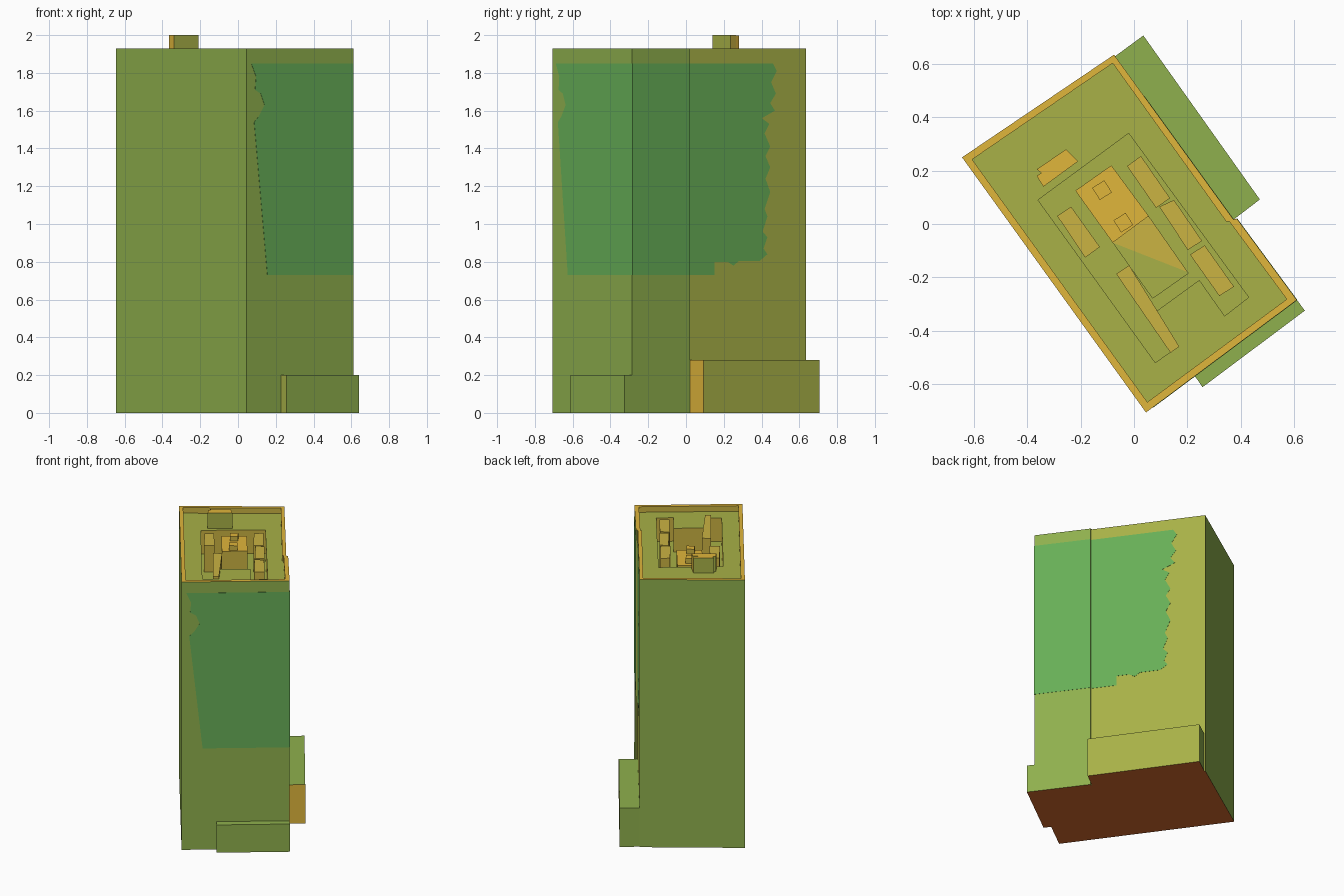
import bpy, bmesh
from mathutils import Vector

if "Cube" in bpy.data.objects:
    bpy.data.objects.remove(bpy.data.objects["Cube"])


def material(name, hexa):
    rgb = [int(hexa[i:i + 2], 16) / 255 for i in (0, 2, 4)]
    lin = [c / 12.92 if c <= 0.04045 else ((c + 0.055) / 1.055) ** 2.4 for c in rgb]
    m = bpy.data.materials.new(name)
    m.diffuse_color = (*lin, 1)
    m.use_nodes = True
    m.node_tree.nodes["Principled BSDF"].inputs["Base Color"].default_value = m.diffuse_color
    return m


MATS = [material("leaf_green", "8FB04D"), material("olive", "A8B147"),
        material("orange", "E0B63B"), material("ochre", "CBB342"),
        material("mural_green", "67AF57"), material("brown", "D66C2E")]
GREEN, OLIVE, ORANGE, OCHRE, MURAL, BROWN = range(6)


def finish(name, bm):
    bmesh.ops.recalc_face_normals(bm, faces=bm.faces[:])
    me = bpy.data.meshes.new(name)
    bm.to_mesh(me)
    bm.free()
    for m in MATS:
        me.materials.append(m)
    ob = bpy.data.objects.new(name, me)
    bpy.context.collection.objects.link(ob)
    return ob


def ring(bm, pts, z):
    return [bm.verts.new((x, y, z)) for x, y in pts]


def bridge(bm, a, b, mats):
    n = len(a)
    for i in range(n):
        j = (i + 1) % n
        bm.faces.new((a[i], a[j], b[j], b[i])).material_index = mats[i % len(mats)]


def prism(name, pts, z0, z1, sides, top, bottom=BROWN):
    bm = bmesh.new()
    a, b = ring(bm, pts, z0), ring(bm, pts, z1)
    bm.faces.new(a).material_index = bottom
    bm.faces.new(b).material_index = top
    bridge(bm, a, b, sides)
    return finish(name, bm)


# Tower: walls with a small step, parapet, roof and the U-shaped plant well sunk into it
A, B, C, D = (-.645, .25), (.045, -.707), (.611, -.285), (-.075, .635)
E, F = (.386, .02), (.376, .013)
outer = [A, B, C, E, F, D]
inner = [(-.607, .242), (.05, -.668), (.573, -.282), (.354, .014), (.346, .009), (-.08, .603)]
well = [(-.02, .34), (-.36, .09), (.08, -.52), (.165, -.46),
        (.08, -.33), (.245, -.21), (.34, -.345), (.43, -.275)]
TOP, ROOF, FLOOR = 1.93, 1.89, 1.72
bm = bmesh.new()
base, rim = ring(bm, outer, 0), ring(bm, outer, TOP)
lip, edge = ring(bm, inner, TOP), ring(bm, inner, ROOF)
well_top, well_low = ring(bm, well, ROOF), ring(bm, well, FLOOR)
bm.faces.new(base).material_index = BROWN
bridge(bm, base, rim, [GREEN, GREEN, GREEN, OLIVE, OLIVE, GREEN])
bridge(bm, rim, lip, [ORANGE])
bridge(bm, lip, edge, [OCHRE])
bridge(bm, well_top, well_low, [OCHRE])
bm.faces.new(well_low).material_index = OLIVE
loops = [bm.edges.get((r[i], r[(i + 1) % len(r)])) for r in (edge, well_top) for i in range(len(r))]
filled = bmesh.ops.triangle_fill(bm, edges=loops, use_beauty=True, normal=(0, 0, 1))
for g in filled["geom"]:
    if isinstance(g, bmesh.types.BMFace):
        g.material_index = OLIVE
finish("tower", bm)

# Low annexes on two sides, reaching slightly into the tower
prism("side_annex", [(.365, .01), (.472, .092), (.035, .707), (-.09, .615)],
      0, .28, [ORANGE, OLIVE, GREEN, GREEN], GREEN)
prism("entrance_block", [(.235, -.58), (.257, -.612), (.641, -.325), (.609, -.282), (.226, -.568)],
      0, .2, [OLIVE, GREEN, GREEN, GREEN, OLIVE], GREEN)


# Painted mural: thin plates over neighbouring walls
def plate(name, p, q, axis, outline):
    """outline holds (coordinate along axis, z); the plate lies on the wall p-q."""
    p, q = Vector(p), Vector(q)
    d = (q - p).normalized()
    n = Vector((d.y, -d.x))
    bm = bmesh.new()
    rings = []
    for off in (-.002, .0015):
        r = []
        for c, z in outline:
            w = p + (q - p) * ((c - p[axis]) / (q[axis] - p[axis])) + n * off
            r.append(bm.verts.new((w.x, w.y, z)))
        bm.faces.new(r).material_index = MURAL
        rings.append(r)
    bridge(bm, *rings, [MURAL])
    finish(name, bm)


plate("mural_end", B, C, 0, [
    (.155, .73), (.611, .73), (.611, 1.85), (.07, 1.85), (.095, 1.78), (.09, 1.71),
    (.12, 1.69), (.14, 1.63), (.11, 1.57), (.085, 1.54)])
plate("mural_corner", C, E, 1, [(-.285, .73), (.02, .73), (.02, 1.85), (-.285, 1.85)])
plate("mural_side", F, D, 1, [
    (.013, .73), (.15, .73), (.15, .8), (.22, .8), (.25, .78), (.28, .805), (.39, .805),
    (.43, .84), (.41, .87), (.43, .93), (.405, .96), (.43, 1.04), (.415, 1.08), (.445, 1.17),
    (.42, 1.24), (.445, 1.3), (.42, 1.36), (.445, 1.41), (.415, 1.48), (.44, 1.53),
    (.4, 1.56), (.47, 1.6), (.445, 1.64), (.475, 1.69), (.45, 1.75), (.48, 1.81),
    (.46, 1.85), (.013, 1.85)])

# Plant units standing in the well
units = [
    [(-.026, .217), (.026, .255), (.135, .097), (.083, .06)],
    [(.095, .065), (.15, .09), (.255, -.063), (.202, -.098)],
    [(.21, -.115), (.265, -.08), (.375, -.235), (.32, -.27)],
    [(-.288, .03), (-.236, .065), (-.128, -.086), (-.183, -.126)],
    [(-.067, -.187), (-.018, -.155), (.17, -.46), (.137, -.483)]]
for i, pts in enumerate(units):
    prism(f"plant_unit_{i + 1}", pts, FLOOR, 1.91, [OCHRE], OCHRE, OCHRE)

# Central plant block, with floor slab and two small vents
prism("plant_slab", [(-.08, -.07), (.055, .03), (.205, -.185), (.07, -.28)],
      FLOOR, 1.735, [OLIVE], OLIVE, OLIVE)
prism("slab_paint", [(-.08, -.07), (.055, .03), (.2, -.18)], 1.735, 1.738, [OCHRE], OCHRE, OCHRE)
prism("plant_block", [(-.22, .125), (-.085, .22), (.055, .03), (-.08, -.07)],
      FLOOR, 1.875, [OCHRE], ORANGE, OCHRE)
for i, (x, y) in enumerate([(-.12, .127), (-.04, .005)]):
    prism(f"vent_{i + 1}", [(x - .037, y + .008), (x + .008, y + .037),
                            (x + .037, y - .008), (x - .008, y - .037)],
          1.87, 1.91, [OCHRE], ORANGE, OCHRE)

# Stair head on the roof
prism("stair_head", [(-.34, .14), (-.21, .235), (-.24, .265), (-.365, .18)],
      ROOF, 2, [OLIVE, OCHRE, OLIVE, ORANGE], ORANGE, OCHRE)
prism("stair_head_back", [(-.345, .19), (-.235, .26), (-.255, .28), (-.365, .205)],
      ROOF, 1.998, [OLIVE, ORANGE, OLIVE, ORANGE], ORANGE, OCHRE)
